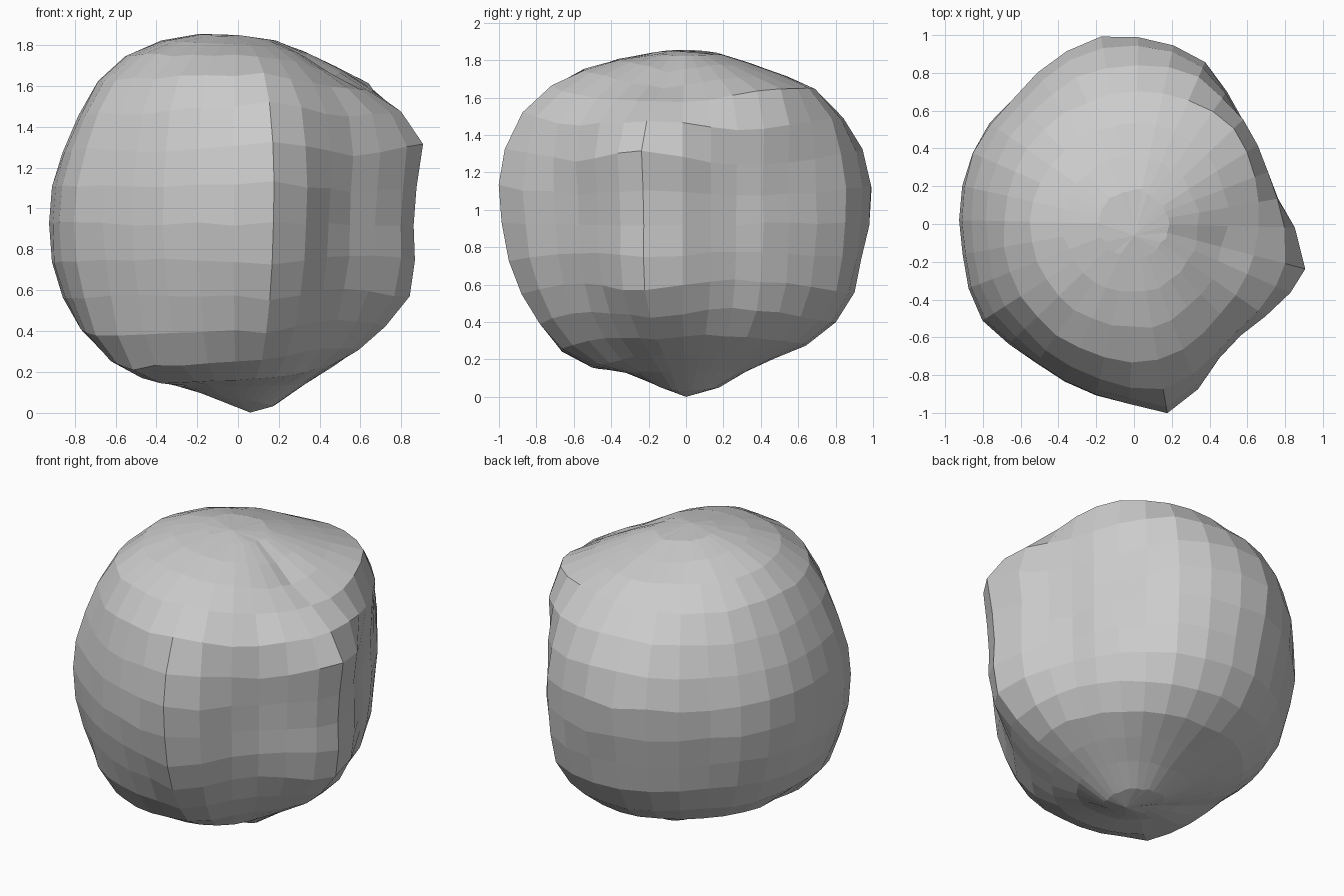
import bpy, bmesh, math, random

if "Cube" in bpy.data.objects:
    bpy.data.objects.remove(bpy.data.objects["Cube"])

random.seed(4)
SEG, RINGS, HEIGHT, MID = 32, 16, 1.85, .925

# widest plan outline of the boulder (x, y), counter-clockwise
OUTLINE = [(.18, -1), (.32, -.9), (.42, -.75), (.6, -.54), (.77, -.44), (.91, -.24),
           (.85, .02), (.73, .2), (.69, .35), (.6, .54), (.51, .69), (.41, .85),
           (.23, .95), (-.15, 1), (-.41, .89), (-.6, .7), (-.84, .42), (-.92, .07),
           (-.91, -.15), (-.81, -.5), (-.6, -.67), (-.3, -.87), (0, -.96)]

# side profiles: bearing in degrees, then reach at each level
LEVELS = [0, .05, .13, .2, .36, .57, .8, 1, 1.16, 1.35, 1.5, 1.62, 1.7, 1.78, 1.83, 1.85]
PROFILES = [
    (-80, [0, .12, .33, .6, .76, .89, .97, .995, 1, .96, .9, .79, .66, .43, .18, 0]),
    (-14, [0, .24, .32, .4, .66, .84, .87, .855, .88, .91, .79, .52, .38, .27, .16, 0]),
    (42, [0, .2, .31, .43, .67, .75, .78, .78, .77, .77, .79, .8, .57, .34, .17, 0]),
    (98, [0, .17, .31, .44, .77, .89, .93, .985, .985, .92, .82, .69, .57, .35, .2, 0]),
    (180, [0, .05, .22, .46, .73, .86, .92, .92, .9, .82, .755, .69, .62, .5, .36, 0]),
    (222, [0, .06, .3, .71, .83, .89, .93, .94, .92, .86, .8, .73, .65, .5, .3, 0]),
]


def interp(x, xs, ys):
    for i in range(len(xs) - 1):
        if x <= xs[i + 1]:
            t = max(0, (x - xs[i]) / (xs[i + 1] - xs[i]))
            return ys[i] + (ys[i + 1] - ys[i]) * t
    return ys[-1]


def bearing(x, y):
    return (math.degrees(math.atan2(y, x)) + 80) % 360


polar = sorted((bearing(x, y), math.hypot(x, y)) for x, y in OUTLINE)
polar = [(polar[-1][0] - 360, polar[-1][1])] + polar + [(polar[0][0] + 360, polar[0][1])]
out_a, out_r = zip(*polar)
prof_a = [a + 80 for a, _ in PROFILES] + [360]


def reach(angle, n):
    """Outline scaled by the side profiles, easing to the plain profiles near the poles."""
    rows = [p[n] for _, p in PROFILES]
    share = [p[n] / max(p) for _, p in PROFILES]
    scaled = interp(angle, out_a, out_r) * interp(angle, prof_a, share + share[:1])
    plain = interp(angle, prof_a, rows + rows[:1])
    w = min(1, max(0, (abs(LEVELS[n] - MID) - .4) / .4))
    return scaled * (1 - w) + plain * w


# boulder: sphere grid pushed along its rays to the outline, slightly roughened
bm = bmesh.new()
rings = [[] for _ in range(RINGS - 1)]
for i in range(SEG):
    ang = 360 * i / SEG - (2.2 if i == 6 else 0)  # one column follows the side knob
    a = math.radians(ang - 80)
    section = [(reach(ang, n), z - MID) for n, z in enumerate(LEVELS)]
    elev = [math.atan2(z, r) for r, z in section]
    dist = [math.hypot(r, z) for r, z in section]
    for j in range(1, RINGS):
        e = math.pi * (j / RINGS - .5)
        d = interp(e, elev, dist) + random.uniform(-.006, .004) * math.cos(e)
        e += random.uniform(-.01, .01)
        r = d * math.cos(e)
        rings[j - 1].append(bm.verts.new((r * math.cos(a), r * math.sin(a), MID + d * math.sin(e))))
bottom = bm.verts.new((.06, 0, 0))
top = bm.verts.new((0, -.06, HEIGHT))
for i in range(SEG):
    k = (i + 1) % SEG
    bm.faces.new((bottom, rings[0][k], rings[0][i]))
    bm.faces.new((top, rings[-1][i], rings[-1][k]))
    for lo, hi in zip(rings, rings[1:]):
        bm.faces.new((lo[i], lo[k], hi[k], hi[i]))
bmesh.ops.recalc_face_normals(bm, faces=bm.faces)

mesh = bpy.data.meshes.new("boulder")
bm.to_mesh(mesh)
bm.free()
stone = bpy.data.materials.new("stone grey")
stone.diffuse_color = (.6, .6, .6, 1)
stone.use_nodes = True
stone.node_tree.nodes["Principled BSDF"].inputs["Base Color"].default_value = stone.diffuse_color
mesh.materials.append(stone)
boulder = bpy.data.objects.new("boulder", mesh)
bpy.context.collection.objects.link(boulder)
